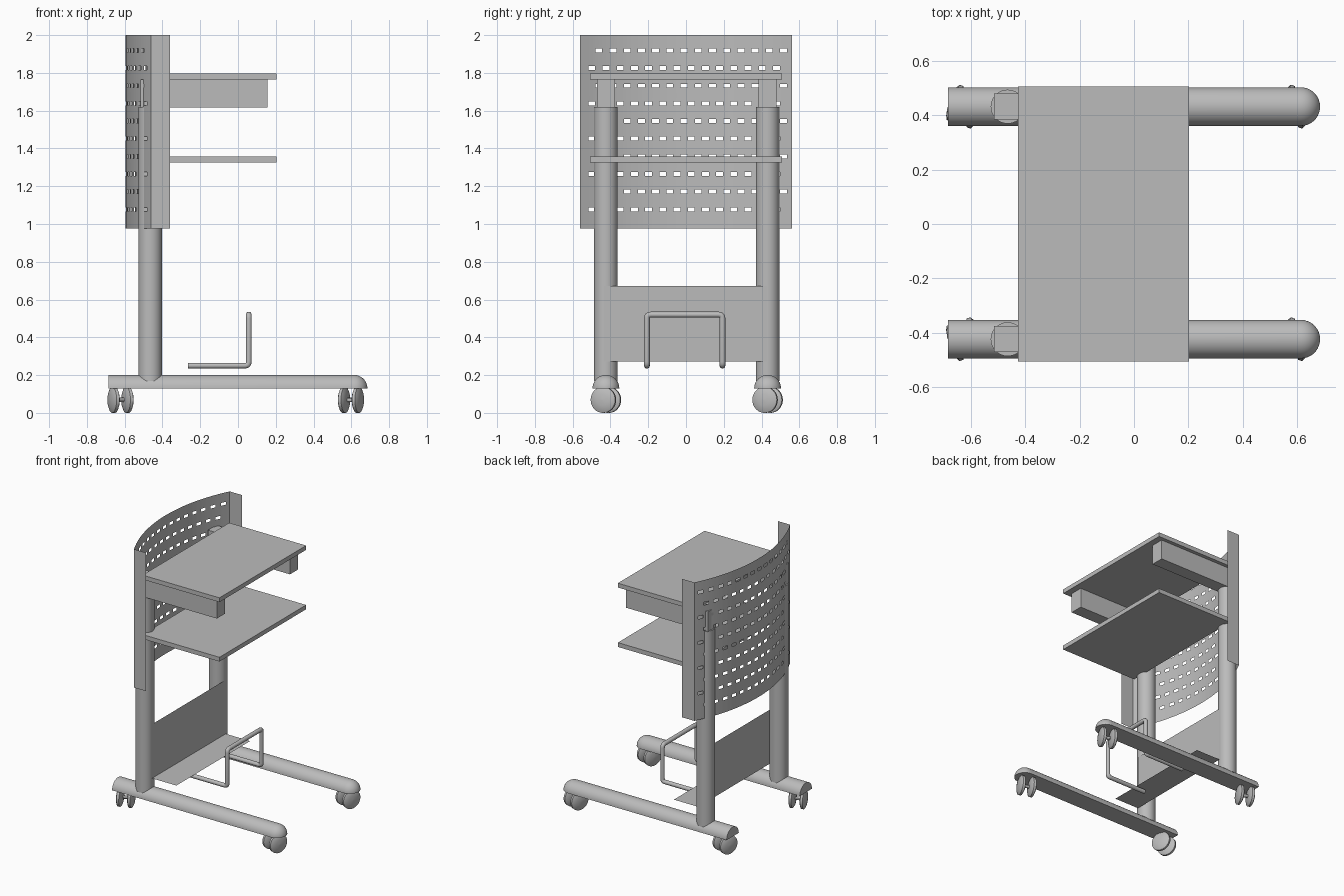
import bpy, bmesh, math
from mathutils import Matrix, Vector

if "Cube" in bpy.data.objects:
    bpy.data.objects.remove(bpy.data.objects["Cube"])

grey = bpy.data.materials.new("light grey")
grey.diffuse_color = (0.5, 0.5, 0.5, 1)
grey.use_nodes = True
grey.node_tree.nodes["Principled BSDF"].inputs["Base Color"].default_value = grey.diffuse_color


def finish(name, bm, smooth=True, recalc=True):
    if recalc:
        bmesh.ops.recalc_face_normals(bm, faces=bm.faces)
    me = bpy.data.meshes.new(name)
    bm.to_mesh(me)
    bm.free()
    me.materials.append(grey)
    ob = bpy.data.objects.new(name, me)
    bpy.context.collection.objects.link(ob)
    if smooth:
        bpy.ops.object.select_all(action='DESELECT')
        ob.select_set(True)
        bpy.context.view_layer.objects.active = ob
        bpy.ops.object.shade_smooth_by_angle(angle=math.radians(30))
    return ob


def box(name, x0, x1, y0, y1, z0, z1):
    bm = bmesh.new()
    bmesh.ops.create_cube(bm, size=1)
    for v in bm.verts:
        v.co = (x0 + (v.co.x + .5) * (x1 - x0), y0 + (v.co.y + .5) * (y1 - y0),
                z0 + (v.co.z + .5) * (z1 - z0))
    return finish(name, bm, False)


def loft(bm, rings, closed):
    rows = [[bm.verts.new(p) for p in r] for r in rings]
    n = len(rows[0])
    for a, b in zip(rows, rows[1:]):
        for i in range(n if closed else n - 1):
            j = (i + 1) % n
            bm.faces.new((a[i], a[j], b[j], b[i]))
    return rows


# half-round foot with a rounded front end
def foot(name, cy):
    bm = bmesh.new()
    R, zb = 0.071, 0.13
    stations = [(-0.685, R)] + [(0.614 + R * math.sin(t), R * math.cos(t))
                                for t in [math.radians(a) for a in range(0, 90, 10)] + [1.55]]
    rings = [[(x, cy + r * math.cos(math.pi * i / 20), zb + r * math.sin(math.pi * i / 20))
              for i in range(21)] for x, r in stations]
    rows = loft(bm, rings, True)
    bm.faces.new(rows[0])
    bm.faces.new(rows[-1])
    finish(name, bm)


# upright round leg
def leg(name, cy):
    bm = bmesh.new()
    bmesh.ops.create_cone(bm, cap_ends=True, segments=36, radius1=0.0625, radius2=0.0625,
                          depth=1.45, matrix=Matrix.Translation((-0.465, cy, 0.895)))
    finish(name, bm)


# swivelled twin-wheel caster
def caster(name, cx, cy, deg):
    bm = bmesh.new()
    prof = [(0.001, -.022), (0.03, -.020), (0.055, -.015), (0.069, -.008),
            (0.069, .008), (0.055, .015), (0.03, .020), (0.001, .022)]
    M = Matrix.Translation((cx, cy, 0.069)) @ Matrix.Rotation(math.radians(deg), 4, 'Z')
    for off in (-0.039, 0.039):
        rings = [[M @ Vector((off + a, r * math.cos(t), r * math.sin(t)))
                  for t in [2 * math.pi * i / 32 for i in range(32)]] for r, a in prof]
        rows = loft(bm, rings, True)
        bm.faces.new(rows[0])
        bm.faces.new(rows[-1])
    # axle joining the wheels
    bmesh.ops.create_cone(bm, cap_ends=True, segments=12, radius1=.012, radius2=.012, depth=.07,
                          matrix=M @ Matrix.Rotation(math.pi / 2, 4, 'Y'))
    finish(name, bm)


for side, cy, rear_deg in (("left", 0.432, -20), ("right", -0.424, 20)):
    foot(side + "_foot", cy)
    leg(side + "_leg", cy)
    caster(side + "_rear_caster", -0.622, cy, rear_deg)
    caster(side + "_front_caster", 0.598, cy, -20)
    # shelf bracket resting on the leg
    box(side + "_bracket", -0.515, 0.157, cy - 0.048, cy + 0.048, 1.618, 1.766)

# shelves
box("top_shelf", -0.427, 0.203, -0.507, 0.507, 1.765, 1.797)
box("lower_shelf", -0.427, 0.203, -0.507, 0.507, 1.325, 1.357)

# curved perforated back panel, thin sheet
PITCH, HW, HH = 0.0752, 0.018, 0.0105
cols = [(-0.4615 + PITCH * k, 0) for k in range(14)] + [(-0.499 + PITCH * k, 1) for k in range(14)]
zrows = [1.919 - 0.0935 * k for k in range(10)]
ys = sorted([-0.56, 0.56] + [c + s for c, _ in cols for s in (-HW, HW)])
zs = sorted([0.975, 2.0] + [z + s for z in zrows for s in (-HH, HH)])
R = 1.229
pts = [(-0.36, -0.56)] + [(-0.595 + R - math.sqrt(R * R - y * y), y) for y in ys] + [(-0.36, 0.56)]


def is_hole(y, z):
    for k, zr in enumerate(zrows):
        if abs(z - zr) < HH:
            return any(p == k % 2 and abs(y - c) < HW for c, p in cols)
    return False


bm = bmesh.new()
rows = [[bm.verts.new((x, y, z)) for x, y in pts] for z in zs]
for j in range(len(zs) - 1):
    for i in range(len(pts) - 1):
        if not is_hole((pts[i][1] + pts[i + 1][1]) / 2, (zs[j] + zs[j + 1]) / 2):
            bm.faces.new((rows[j][i], rows[j][i + 1], rows[j + 1][i + 1], rows[j + 1][i]))
finish("back_panel", bm, recalc=False)

# L-shaped sheet tray between the legs
bm = bmesh.new()
loft(bm, [[(x, y, z) for x, z in ((-0.4, 0.672), (-0.4, 0.272), (-0.2, 0.272))]
          for y in (-0.435, 0.428)], False)
finish("tray", bm, False, recalc=False)

# bent wire holder with rounded corners
corners = [Vector(p) for p in ((-0.265, -.207, .25), (.057, -.207, .25), (.057, -.207, .52),
                               (.057, .193, .52), (.057, .193, .25), (-0.265, .193, .25))]
path = [corners[0]]
for a, b, c in zip(corners, corners[1:], corners[2:]):
    p, q = b + (a - b).normalized() * 0.02, b + (c - b).normalized() * 0.02
    path += [p.lerp(b, t).lerp(b.lerp(q, t), t) for t in (0, .25, .5, .75, 1)]
path.append(corners[-1])
cu = bpy.data.curves.new("wire_path", 'CURVE')
cu.dimensions = '3D'
cu.bevel_depth = 0.0155
cu.bevel_resolution = 3
cu.use_fill_caps = True
sp = cu.splines.new('POLY')
sp.points.add(len(path) - 1)
for pt, co in zip(sp.points, path):
    pt.co = (*co, 1)
cu.materials.append(grey)
bpy.context.collection.objects.link(bpy.data.objects.new("wire_holder", cu))
